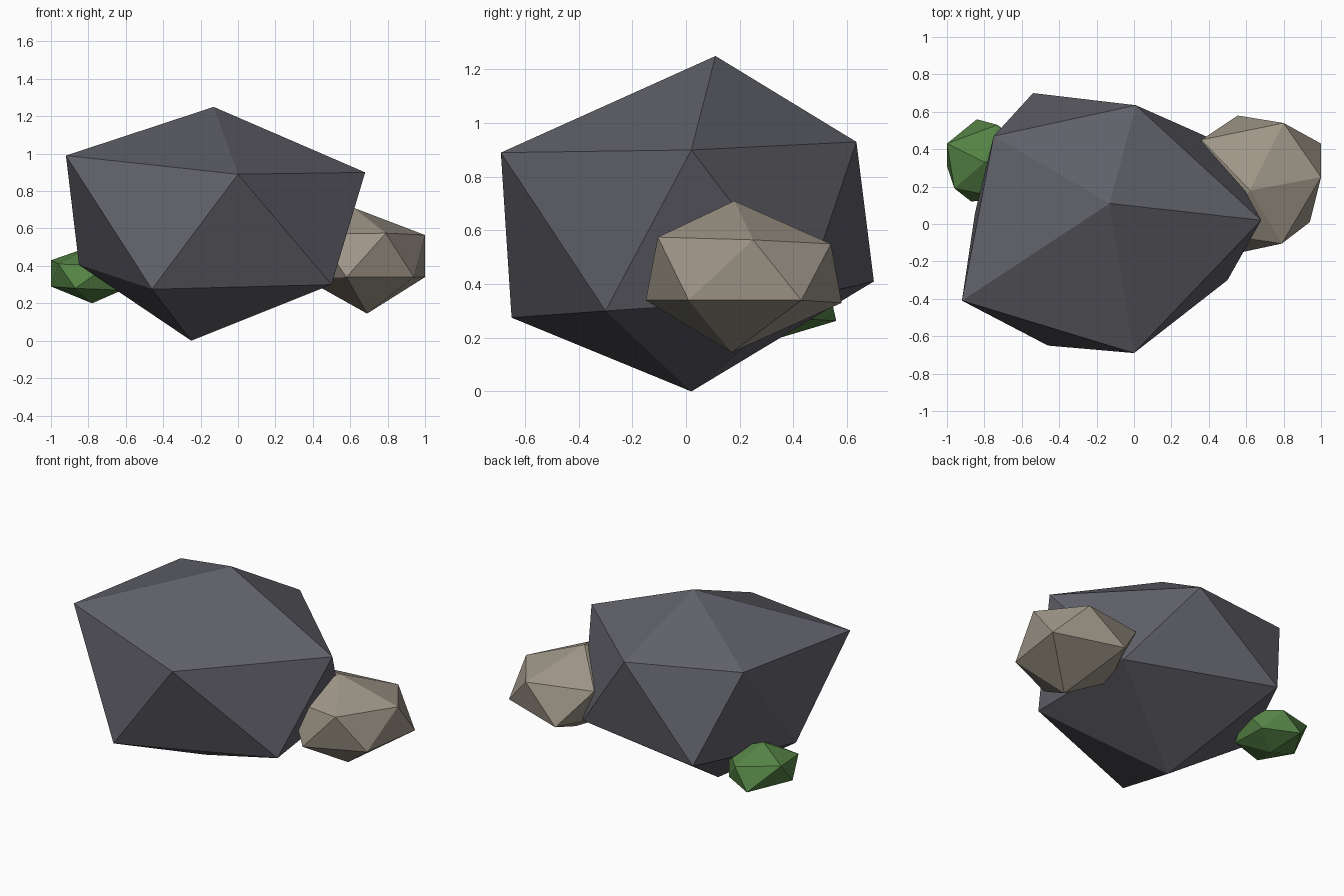
import bpy
import bmesh

default_cube = bpy.data.objects.get("Cube")
if default_cube:
    bpy.data.objects.remove(default_cube, do_unlink=True)


def make_material(name, colour):
    """Flat matte material with the same viewport and render colour."""
    material = bpy.data.materials.new(name)
    material.use_nodes = True
    material.diffuse_color = (*colour, 1)
    shader = next(n for n in material.node_tree.nodes if n.type == "BSDF_PRINCIPLED")
    shader.inputs["Base Color"].default_value = (*colour, 1)
    shader.inputs["Roughness"].default_value = 0.9
    return material


def make_stone(name, material, top, upper_ring, lower_ring, bottom):
    """Irregular twenty-sided stone: two poles joined by two staggered rings.

    Rings run counter-clockwise seen from above; each lower corner sits
    between the upper corner of the same index and the next one.
    """
    bm = bmesh.new()
    top_vert = bm.verts.new(top)
    bottom_vert = bm.verts.new(bottom)
    upper = [bm.verts.new(point) for point in upper_ring]
    lower = [bm.verts.new(point) for point in lower_ring]
    count = len(upper)
    for i in range(count):
        j = (i + 1) % count
        bm.faces.new((top_vert, upper[i], upper[j]))
        bm.faces.new((upper[i], lower[i], upper[j]))
        bm.faces.new((upper[j], lower[i], lower[j]))
        bm.faces.new((bottom_vert, lower[j], lower[i]))
    bmesh.ops.recalc_face_normals(bm, faces=bm.faces)
    mesh = bpy.data.meshes.new(name)
    bm.to_mesh(mesh)
    bm.free()
    mesh.materials.append(material)
    stone = bpy.data.objects.new(name, mesh)
    bpy.context.collection.objects.link(stone)
    return stone


slate = make_material("slate grey", (0.118, 0.118, 0.142))
sandstone = make_material("warm sandstone", (0.345, 0.305, 0.245))
moss = make_material("moss green", (0.09, 0.225, 0.06))

# Main boulder
make_stone(
    "large_boulder", slate,
    top=(-.13, .11, 1.25),
    upper_ring=[(-.92, -.41, .99), (0, -.69, .89), (.68, .02, .9),
                (.01, .635, .93), (-.75, .47, 1)],
    lower_ring=[(-.46, -.65, .275), (.5, -.3, .3), (.45, .44, .35),
                (-.54, .7, .41), (-.85, .06, .405)],
    bottom=(-.25, .02, 0),
)

# Smaller stone leaning against the side
make_stone(
    "small_stone", sandstone,
    top=(.62, .18, .71),
    upper_ring=[(.42, -.05, .57), (.79, -.105, .575), (1, .25, .565),
                (.8, .54, .55), (.36, .45, .57)],
    lower_ring=[(.58, -.15, .34), (.94, .01, .34), (1, .43, .34),
                (.555, .58, .33), (.36, .2, .33)],
    bottom=(.69, .17, .145),
)

# Mossy clump on the opposite side
make_stone(
    "moss_clump", moss,
    top=(-.8, .33, .5),
    upper_ring=[(-.96, .19, .41), (-.7, .14, .4), (-.57, .36, .41),
                (-.73, .53, .395), (-1, .43, .43)],
    lower_ring=[(-.87, .12, .28), (-.62, .21, .27), (-.63, .45, .27),
                (-.84, .56, .263), (-1, .31, .29)],
    bottom=(-.78, .35, .2),
)
